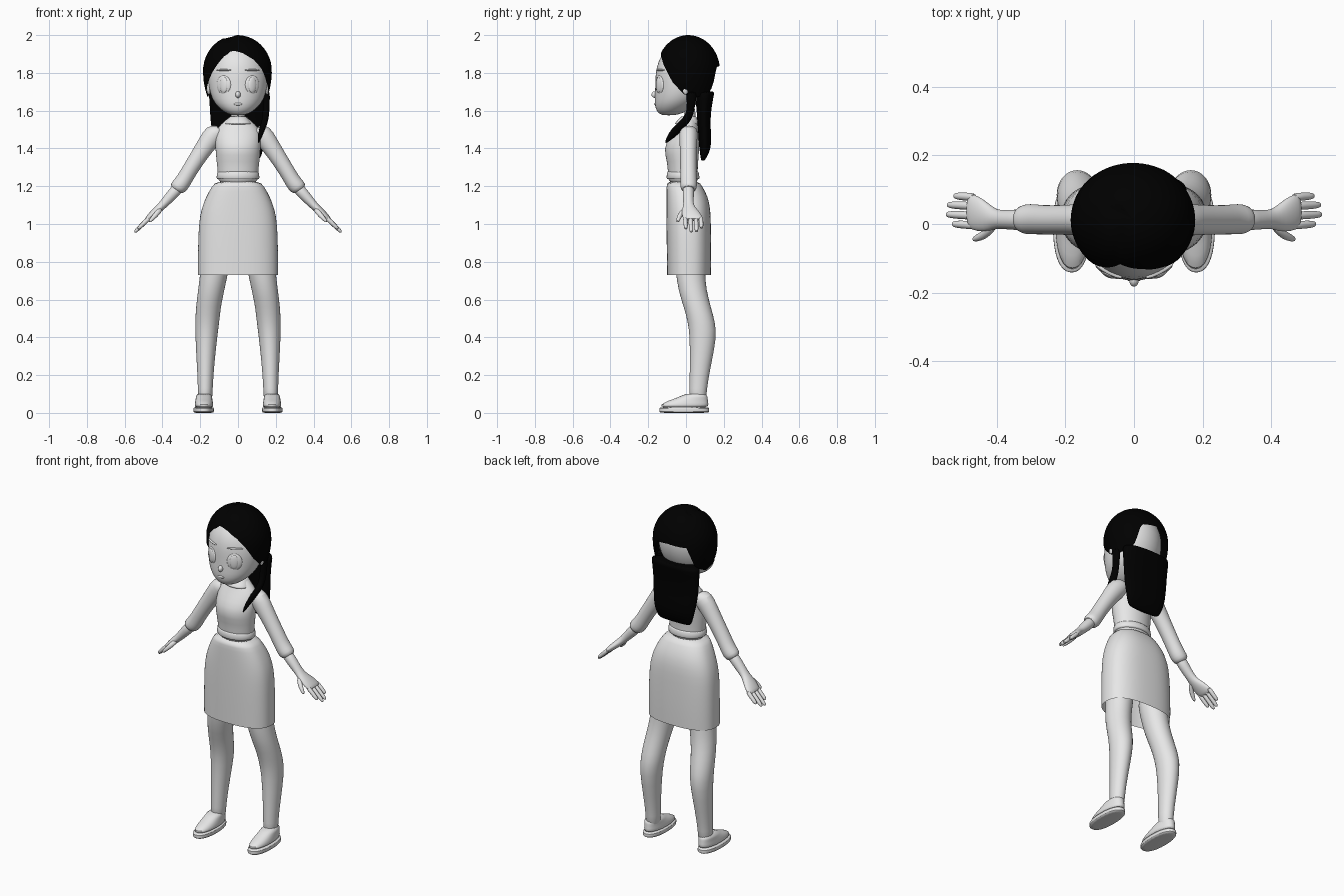
import bpy, bmesh, math
from mathutils import Vector


def material(name, c):
    m = bpy.data.materials.new(name)
    m.diffuse_color = (c, c, c, 1)
    return m


GREY = material("light grey", 0.8)
BLACK = material("hair black", 0.0)


def finish(name, bm, mat, mirror=False, sub=1):
    bmesh.ops.recalc_face_normals(bm, faces=bm.faces)
    me = bpy.data.meshes.new(name)
    bm.to_mesh(me)
    bm.free()
    ob = bpy.data.objects.new(name, me)
    bpy.context.collection.objects.link(ob)
    me.materials.append(mat)
    bpy.ops.object.select_all(action='DESELECT')
    ob.select_set(True)
    bpy.context.view_layer.objects.active = ob
    bpy.ops.object.shade_smooth_by_angle(angle=math.radians(45))
    if mirror:
        ob.modifiers.new("mirror", 'MIRROR')
    if sub:
        ob.modifiers.new("smooth", 'SUBSURF').levels = sub
        ob.modifiers["smooth"].render_levels = sub
    return ob


def loft(name, rings, mat=GREY, n=24, tilt=0, power=2.0, mirror=False, bottom=True, sub=1):
    """Skin over oval rings (x, y, z, half width, half depth), tilted about y."""
    bm = bmesh.new()
    ax = Vector((math.cos(math.radians(tilt)), 0, math.sin(math.radians(tilt))))
    e = 2 / power
    rows = []
    for x, y, z, a, b in rings:
        row = []
        for i in range(n):
            t = 2 * math.pi * i / n
            c, s = math.cos(t), math.sin(t)
            c, s = math.copysign(abs(c) ** e, c), math.copysign(abs(s) ** e, s)
            row.append(bm.verts.new(Vector((x, y, z)) + ax * a * c + Vector((0, b * s, 0))))
        rows.append(row)
    for r0, r1 in zip(rows, rows[1:]):
        for i in range(n):
            bm.faces.new((r0[i], r0[(i + 1) % n], r1[(i + 1) % n], r1[i]))
    if bottom:
        bm.faces.new(rows[0])
    bm.faces.new(rows[-1])
    return finish(name, bm, mat, mirror, sub)


def upright(rows, cx=0):
    """Rows (z, half width, front y, back y[, centre x]) to rings."""
    return [((r[4] if len(r) > 4 else cx), (r[2] + r[3]) / 2, r[0], r[1], (r[3] - r[2]) / 2) for r in rows]


def ball(name, loc, size, turn=0, mat=GREY, mirror=False):
    bm = bmesh.new()
    bmesh.ops.create_uvsphere(bm, u_segments=20, v_segments=12, radius=1)
    c, s = math.cos(math.radians(turn)), math.sin(math.radians(turn))
    for v in bm.verts:
        x, y, z = (v.co[i] * size[i] for i in range(3))
        v.co = Vector(loc) + Vector((x * c - y * s, x * s + y * c, z))
    return finish(name, bm, mat, mirror, 0)


# Head, neck and face
loft("head", upright([
    (1.575, .03, -.125, -.06), (1.588, .068, -.15, -.01), (1.62, .108, -.165, .04),
    (1.66, .138, -.167, .09), (1.72, .155, -.163, .125), (1.79, .162, -.163, .145),
    (1.86, .15, -.15, .145), (1.92, .118, -.113, .12), (1.955, .07, -.06, .08),
    (1.968, .03, -.02, .04)]), n=32)
loft("neck", upright([(1.48, .05, -.025, .06), (1.55, .036, -.01, .05), (1.64, .036, -.01, .05)]))
ball("nose", (0, -.163, 1.685), (.014, .02, .018))
ball("lips", (0, -.16, 1.635), (.022, .009, .008))
ball("eye", (.075, -.139, 1.737), (.042, .012, .05), 28, mirror=True)
ball("iris", (.076, -.146, 1.737), (.024, .009, .042), 28, mirror=True)
ball("eyebrow", (.075, -.136, 1.815), (.045, .01, .005), 28, mirror=True)
ball("ear", (.155, .0, 1.72), (.012, .025, .035), mirror=True)

# Hair cap: dome whose lower edge follows the hairline and opens at the back
EDGE = [(-180, 1.84), (-145, 1.83), (-130, 1.72), (-118, 1.69), (-100, 1.67), (-80, 1.69),
        (-60, 1.75), (-45, 1.81), (-30, 1.87), (-15, 1.925), (10, 1.905), (30, 1.87),
        (45, 1.82), (60, 1.75), (80, 1.69), (100, 1.67), (130, 1.68), (142, 1.72),
        (152, 1.83), (180, 1.84)]


def edge_z(deg):
    for (a, za), (b, zb) in zip(EDGE, EDGE[1:]):
        if a <= deg <= b:
            return za + (zb - za) * (deg - a) / (b - a)


bm = bmesh.new()
N, M, MID = 72, 14, 1.81
cols = []
for i in range(N):
    deg = -180 + 360 * i / N
    zb = edge_z(deg)
    d = (zb - MID) / (.19 if zb > MID else .28)
    low = math.asin(d)
    col = []
    for j in range(1, M + 1):
        el = math.pi / 2 + (low - math.pi / 2) * j / M
        x = .182 * math.cos(el) * math.sin(math.radians(deg)) - .003
        y = .012 - .168 * math.cos(el) * math.cos(math.radians(deg))
        z = MID + math.sin(el) * (.19 if el > 0 else .28)
        if y < .05 and z > 1.9:      # parting groove
            z -= .012 * math.exp(-((x + .045) / .02) ** 2)
        col.append(bm.verts.new((x, y, z)))
    cols.append(col)
top = bm.verts.new((-.003, .012, 2.0))
for i in range(N):
    a, b = cols[i], cols[(i + 1) % N]
    bm.faces.new((top, a[0], b[0]))
    for j in range(M - 1):
        bm.faces.new((a[j], a[j + 1], b[j + 1], b[j]))
finish("hair_cap", bm, BLACK, sub=0)

# Long hair down the back and the lock over one shoulder
loft("hair_fall", upright([
    (1.705, .155, .05, .15), (1.69, .156, .045, .15), (1.62, .15, .055, .135),
    (1.54, .147, .06, .128), (1.45, .138, .065, .135, .005), (1.39, .125, .072, .13, .008),
    (1.345, .11, .078, .105, .01), (1.335, .09, .082, .098, .01)]), BLACK, power=2.4)
loft("shoulder_lock", [
    (.152, .03, 1.71, .02, .035), (.15, .028, 1.64, .018, .022), (.148, .02, 1.57, .018, .02),
    (.138, -.02, 1.53, .018, .034), (.12, -.065, 1.48, .016, .032),
    (.108, -.11, 1.425, .004, .006)], BLACK, n=12)

# Blouse, collar and belt
loft("blouse", upright([
    (1.2, .11, -.095, .07), (1.27, .106, -.095, .06), (1.33, .114, -.1, .065),
    (1.40, .12, -.12, .07), (1.46, .122, -.088, .075), (1.51, .112, -.055, .07),
    (1.545, .07, -.035, .06), (1.57, .045, -.025, .055)]), n=32)
loft("collar", upright([(1.525, .078, -.062, .072), (1.535, .074, -.058, .07),
                        (1.565, .048, -.032, .058), (1.572, .04, -.02, .052)]), power=2.3)
loft("belt", upright([(1.235, .113, -.102, .072), (1.24, .115, -.104, .073),
                      (1.275, .111, -.101, .068), (1.28, .108, -.098, .066)]), n=32)

# Skirt, open at the hem
skirt = loft("skirt", upright([
    (.73, .213, -.1, .132), (.85, .213, -.102, .134), (1.0, .209, -.104, .132),
    (1.08, .195, -.104, .13), (1.15, .167, -.104, .115), (1.2, .138, -.103, .085),
    (1.23, .114, -.101, .07)]), n=32, power=2.5, bottom=False)

# Legs and shoes
loft("leg", upright([
    (.05, .04, .015, .11, .175), (.12, .038, .018, .108, .173), (.25, .046, .02, .132, .172),
    (.4, .058, .02, .163, .168), (.48, .064, .01, .155, .163), (.56, .066, -.012, .132, .157),
    (.65, .07, -.042, .108, .142), (.75, .074, -.055, .1, .124),
    (.9, .085, -.07, .1, .108)]), mirror=True)
loft("shoe_sole", upright([(0, .05, -.138, .118), (.003, .055, -.143, .124),
                           (.028, .055, -.143, .124), (.031, .05, -.138, .118)], .182),
     power=2.3, mirror=True)
loft("shoe_upper", upright([
    (.025, .05, -.14, .12), (.045, .05, -.135, .12), (.065, .046, -.095, .117),
    (.08, .043, -.045, .115), (.105, .04, .0, .112)], .18), power=2.2, mirror=True)

# Sleeves, forearms and hands
loft("sleeve", [
    (.085, .015, 1.505, .035, .045), (.125, .013, 1.48, .058, .05), (.165, .012, 1.425, .05, .046),
    (.215, .012, 1.35, .044, .043), (.265, .012, 1.27, .042, .043), (.29, .014, 1.225, .043, .044),
    (.315, .014, 1.195, .045, .045), (.335, .014, 1.18, .034, .035)], tilt=40, mirror=True)
loft("forearm", [
    (.3, .013, 1.21, .032, .032), (.35, .012, 1.155, .03, .03), (.395, .013, 1.105, .023, .026),
    (.415, .016, 1.085, .021, .034), (.445, .026, 1.058, .02, .05),
    (.472, .036, 1.032, .017, .053), (.485, .038, 1.02, .012, .048)], tilt=44, mirror=True)
for name, y, end in (("index", -.004, .53), ("middle", .024, .548),
                     ("ring", .052, .545), ("little", .078, .525)):
    x0, run = .462, end - .462
    loft(name + "_finger", [(x0 + run * t, y + .004 * t, 1.04 - run * .98 * t, r, r)
                            for t, r in ((0, .013), (.4, .0125), (.85, .0115), (1, .007))],
         n=10, tilt=45, mirror=True)
loft("thumb", [(.405, .0, 1.085, .014, .015), (.425, -.022, 1.06, .015, .016),
               (.448, -.038, 1.035, .013, .013), (.472, -.045, 1.008, .007, .008)],
     n=10, tilt=45, mirror=True)
